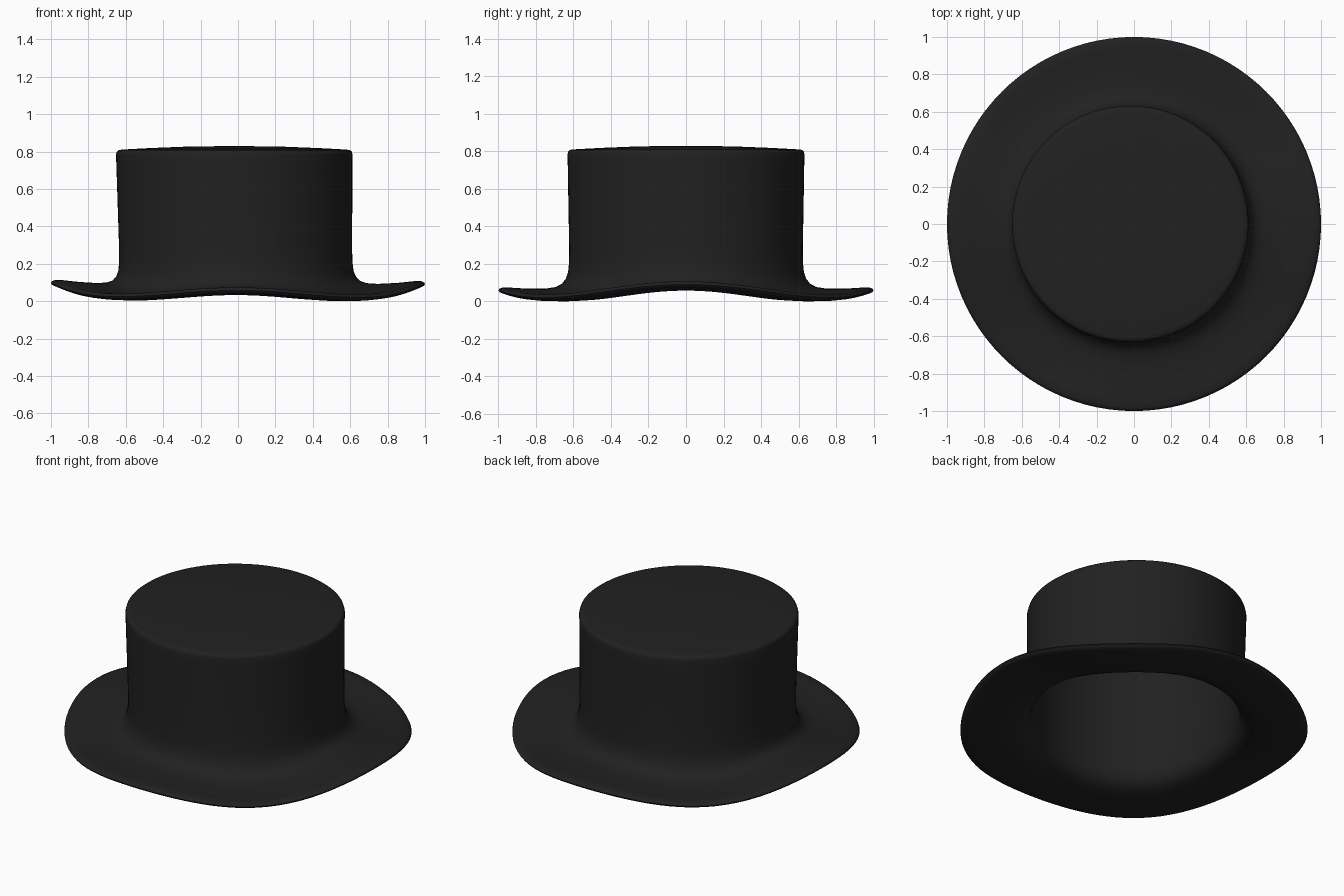
import bpy, bmesh
from math import cos, sin, pi

SEG = 96

# Cross-section: radius, height, strength of the brim wave, sideways shift.
# Runs from the outer crown centre, down the wall, round the brim and back up inside.
PROFILE = [
    (0.25, 0.822, 0, -.020), (0.45, 0.814, 0, -.020), (0.60, 0.806, 0, -.020),
    (0.618, 0.803, 0, -.020), (0.628, 0.795, 0, -.020), (0.632, 0.78, 0, -.020),
    (0.631, 0.74, 0, -.020), (0.627, 0.50, 0, -.016), (0.623, 0.28, 0, -.013),
    (0.624, 0.20, 0.05, -.012), (0.629, 0.150, 0.15, -.011), (0.641, 0.114, 0.3, -.010),
    (0.662, 0.085, 0.45, -.008), (0.695, 0.067, 0.6, -.006), (0.75, 0.057, 0.75, -.004),
    (0.85, 0.056, 0.9, 0), (0.94, 0.061, 1, 0), (0.98, 0.061, 1, 0),
    (0.996, 0.054, 1, 0), (1.0, 0.045, 1, 0), (0.994, 0.036, 1, 0),
    (0.975, 0.029, 1, 0), (0.94, 0.026, 1, 0), (0.85, 0.022, 0.9, 0),
    (0.75, 0.022, 0.75, -.004), (0.68, 0.034, 0.6, -.006), (0.64, 0.054, 0.45, -.008),
    (0.612, 0.088, 0.3, -.010), (0.598, 0.135, 0.15, -.011), (0.592, 0.20, 0.05, -.012),
    (0.592, 0.35, 0, -.014), (0.598, 0.73, 0, -.020), (0.592, 0.765, 0, -.020),
    (0.57, 0.775, 0, -.020), (0.30, 0.788, 0, -.020),
]


def wave(a):
    # Brim rises on the four sides, more at left and right, and dips at the diagonals
    return 0.026 * cos(4 * a) + 0.018 * cos(2 * a) - 0.003 * cos(a)


bm = bmesh.new()
rings = []
for r, z, s, dx in PROFILE:
    ring = []
    for i in range(SEG):
        a = 2 * pi * i / SEG
        ring.append(bm.verts.new((r * cos(a) + dx, r * sin(a), z + s * wave(a))))
    rings.append(ring)
for up, low in zip(rings, rings[1:]):
    for i in range(SEG):
        j = (i + 1) % SEG
        bm.faces.new((up[i], low[i], low[j], up[j]))

# Domed crown top and inner ceiling
for ring, z in ((rings[0], 0.825), (rings[-1], 0.790)):
    c = bm.verts.new((-0.02, 0, z))
    for i in range(SEG):
        bm.faces.new((c, ring[i], ring[(i + 1) % SEG]))

bmesh.ops.recalc_face_normals(bm, faces=bm.faces)
low = min(v.co.z for v in bm.verts)
bmesh.ops.translate(bm, verts=bm.verts, vec=(0, 0, -low))
mesh = bpy.data.meshes.new("top_hat")
bm.to_mesh(mesh)
bm.free()

hat = bpy.data.objects.new("top_hat", mesh)
bpy.context.collection.objects.link(hat)
felt = bpy.data.materials.new("black_felt")
felt.diffuse_color = (0.015, 0.015, 0.015, 1)
mesh.materials.append(felt)

bpy.context.view_layer.objects.active = hat
hat.select_set(True)
bpy.ops.object.shade_smooth_by_angle(angle=pi / 4)
